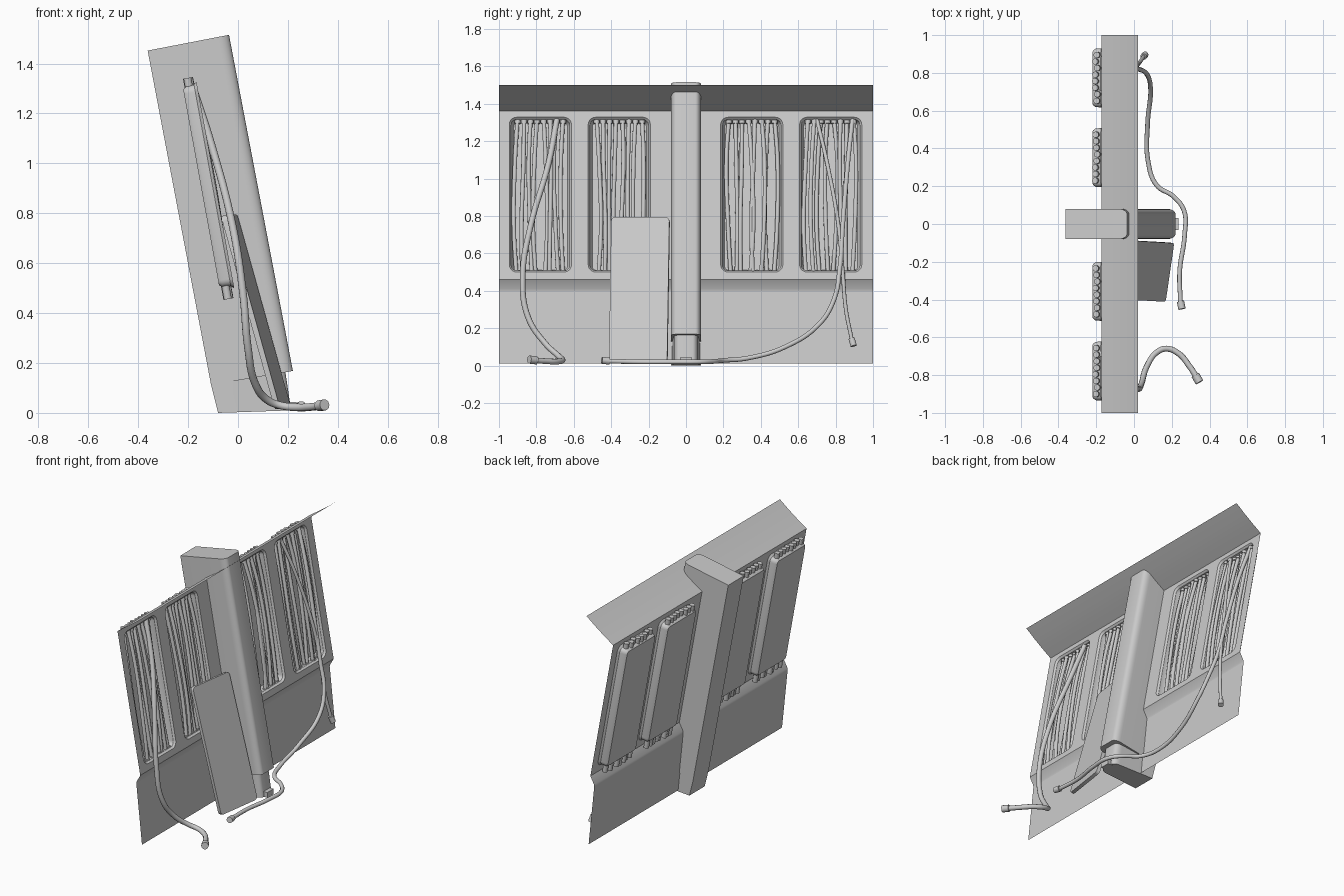
import bpy, bmesh, math, random
from mathutils import Vector

if "Cube" in bpy.data.objects:
    bpy.data.objects.remove(bpy.data.objects["Cube"])

random.seed(4)
NORMAL = Vector((0.984, 0, 0.18))


def wall(y, z, d=0.0):
    """Point on the leaning wall plane, moved d along its normal."""
    return Vector((-0.015 - 0.183 * (z - 0.5), y, z)) + NORMAL * d


def finish(name, bm, smooth=True):
    bmesh.ops.recalc_face_normals(bm, faces=bm.faces)
    me = bpy.data.meshes.new(name)
    bm.to_mesh(me)
    bm.free()
    ob = bpy.data.objects.new(name, me)
    bpy.context.collection.objects.link(ob)
    bpy.ops.object.select_all(action='DESELECT')
    bpy.context.view_layer.objects.active = ob
    ob.select_set(True)
    if smooth:
        bpy.ops.object.shade_smooth_by_angle(angle=math.radians(35))
    return ob


def rounded(u0, u1, v0, v1, r, n=5):
    pts = []
    for cu, cv, a in ((u1 - r, v1 - r, 0), (u0 + r, v1 - r, 90),
                      (u0 + r, v0 + r, 180), (u1 - r, v0 + r, 270)):
        for i in range(n + 1):
            t = math.radians(a + 90 * i / n)
            pts.append((cu + r * math.cos(t), cv + r * math.sin(t)))
    return pts


def loft(name, rings, cap_start=True, cap_end=True):
    bm = bmesh.new()
    rows = [[bm.verts.new(p) for p in ring] for ring in rings]
    for a, b in zip(rows, rows[1:]):
        for i in range(len(a)):
            j = (i + 1) % len(a)
            bm.faces.new((a[i], a[j], b[j], b[i]))
    if cap_start:
        bm.faces.new(rows[0])
    if cap_end:
        bm.faces.new(rows[-1])
    return finish(name, bm)


def strip(name, profile):
    bm = bmesh.new()
    rows = [[bm.verts.new((x, y, z)) for y in (-1, 1)] for x, z in profile]
    for a, b in zip(rows, rows[1:]):
        bm.faces.new((a[0], a[1], b[1], b[0]))
    return finish(name, bm)


def tubes(name, paths, r):
    cu = bpy.data.curves.new(name, 'CURVE')
    cu.dimensions = '3D'
    cu.bevel_depth = r
    cu.bevel_resolution = 3
    cu.resolution_u = 8
    cu.use_fill_caps = True
    for path in paths:
        sp = cu.splines.new('BEZIER')
        sp.bezier_points.add(len(path) - 1)
        for bp, p in zip(sp.bezier_points, path):
            bp.co = p
            bp.handle_left_type = bp.handle_right_type = 'AUTO'
    ob = bpy.data.objects.new(name, cu)
    bpy.context.collection.objects.link(ob)
    bpy.ops.object.select_all(action='DESELECT')
    bpy.context.view_layer.objects.active = ob
    ob.select_set(True)
    bpy.ops.object.convert(target='MESH')
    bpy.ops.object.shade_smooth_by_angle(angle=math.radians(40))


# Wall strips: overhanging top, then ledge and skirt
strip("top_flare", [wall(0, 1.36).xz, (-0.11, 1.402), (-0.045, 1.449), (0.02, 1.5)])
strip("wall_ledge", [wall(0, 0.46).xz, (-0.034, 0.412), (-0.036, 0.40)])
strip("wall_skirt", [(-0.036, 0.40), (0.005, 0.01)])

# Main wall sheet with four rounded openings
SLOTS = [(-0.945, -0.612), (-0.523, -0.19), (0.185, 0.518), (0.607, 0.94)]
bm = bmesh.new()
loops = [[(-1, 0.46), (1, 0.46), (1, 1.36), (-1, 1.36)]]
loops += [rounded(a, b, 0.5, 1.328, 0.04) for a, b in SLOTS]
edges = []
for loop in loops:
    vs = [bm.verts.new(wall(y, z)) for y, z in loop]
    edges += [bm.edges.new((vs[i - 1], vs[i])) for i in range(len(vs))]
bmesh.ops.triangle_fill(bm, use_beauty=True, use_dissolve=False, edges=edges, normal=NORMAL)
finish("wall_panel", bm, smooth=False)

# Recess trays, and the cables clipped inside them
for k, (a, b) in enumerate(SLOTS, 1):
    rings = []
    for inset, d in ((0, 0), (0.01, -0.012), (0.012, -0.045), (0.022, -0.058)):
        rings.append([wall(y, z, d) for y, z in
                      rounded(a + inset, b - inset, 0.5 + inset, 1.328 - inset, 0.04 - inset)])
    loft(f"recess_tray_{k}", rings, cap_start=False)
    cables, plugs = [], []
    for i in range(8):
        top = a + 0.045 + (b - a - 0.09) * i / 7
        low = top + random.uniform(-0.012, 0.012)
        bow = random.uniform(-0.018, 0.018)
        d = -0.03 + random.uniform(-0.008, 0.004)
        out = random.uniform(0, 0.02)
        cables.append([wall(top, 1.335, d), wall(top + bow, 1.1, d + out),
                       wall(low + bow, 0.75, d + out), wall(low, 0.48, d)])
        plugs.append([wall(top, 1.30, d), wall(top, 1.348, d)])
        plugs.append([wall(low, 0.515, d), wall(low, 0.462, d)])
    tubes(f"clipped_cables_{k}", cables, 0.0115)
    tubes(f"cable_plugs_{k}", plugs, 0.0165)


# Central pillar: cross-section with rounded front corners
def section(back, front, wb, wf, r=0.045):
    B, F = Vector((back[0], 0, back[1])), Vector((front[0], 0, front[1]))
    d = (F - B).normalized()
    L = (F - B).length
    half = []
    for i in range(7):
        t = math.radians(90 * i / 6)
        half.append((L - r + r * math.sin(t), wf - 0.03 + 0.03 * math.cos(t)))
    pts = [(0, wb)] + half + [(s, -y) for s, y in reversed(half)] + [(0, -wb)]
    return [B + d * s + Vector((0, y, 0)) for s, y in pts]


loft("pillar", [section((-0.108, 0.112), (0.22, 0.168), 0.08, 0.08),
                section((-0.362, 1.452), (-0.036, 1.515), 0.08, 0.08)])
loft("pillar_base", [section((-0.08, 0.0), (0.213, 0.01), 0.079, 0.065),
                     section((-0.108, 0.112), (0.19, 0.163), 0.079, 0.065)])

# Small socket at the foot of the pillar
bm = bmesh.new()
bmesh.ops.create_cube(bm, size=1)
for v in bm.verts:
    v.co = Vector((0.21 + v.co.x * 0.05, v.co.y * 0.065, 0.026 + v.co.z * 0.034))
finish("socket", bm, smooth=False)

# Loose board leaning against the wall
org = Vector((0.18, -0.255, 0.018))
u = Vector((0.045, 0.31, 0)).normalized()
v = Vector((-0.215, 0.012, 0.772)).normalized()
n = u.cross(v).normalized()
outline = rounded(-0.157, 0.157, 0, 0.803, 0.022, 4)
loft("leaning_board", [[org + u * p + v * q + n * h for p, q in outline] for h in (0.011, -0.011)])

# Long loose cables trailing on the floor
LONG = {
    "left": (0.0155, [wall(-0.69, 1.32, -0.02), (-0.108, -0.735, 1.08), (-0.022, -0.83, 0.75),
                      (0.02, -0.873, 0.48), (0.04, -0.845, 0.26), (0.07, -0.75, 0.115),
                      (0.12, -0.68, 0.05), (0.17, -0.66, 0.03), (0.235, -0.685, 0.022),
                      (0.295, -0.755, 0.024), (0.325, -0.80, 0.028)], (0.347, -0.838, 0.032)),
    "right": (0.0125, [wall(0.89, 1.32, -0.02), (-0.11, 0.865, 1.08), (-0.03, 0.838, 0.75),
                       (0.02, 0.822, 0.52), (0.07, 0.79, 0.35), (0.088, 0.71, 0.22),
                       (0.072, 0.53, 0.10), (0.075, 0.33, 0.04), (0.12, 0.205, 0.028),
                       (0.21, 0.145, 0.022), (0.265, 0.07, 0.02), (0.268, -0.06, 0.02),
                       (0.242, -0.25, 0.02), (0.246, -0.41, 0.024)], (0.254, -0.45, 0.028)),
    "short": (0.0105, [wall(0.70, 1.32, -0.02), (-0.11, 0.755, 1.08), (-0.03, 0.815, 0.75),
                       (0.012, 0.838, 0.5), (0.03, 0.855, 0.3), (0.05, 0.885, 0.145)],
              (0.06, 0.897, 0.105)),
}
for name, (r, path, tip) in LONG.items():
    tubes(f"loose_cable_{name}", [path], r)
    tubes(f"cable_connector_{name}", [[path[-1], tip]], r + 0.007)
